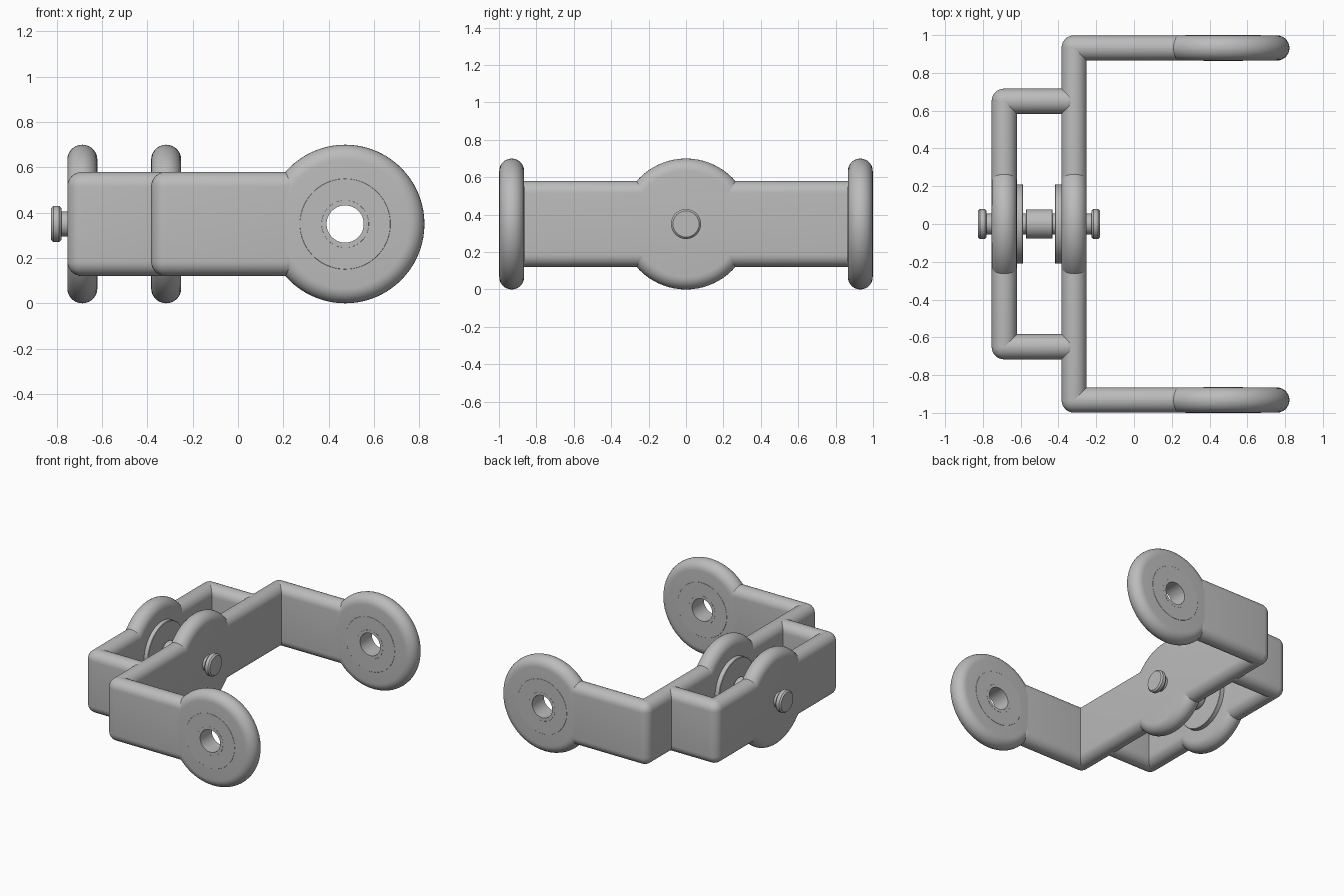
import bpy, bmesh
from math import pi, sin, cos
from mathutils import Matrix, Vector

cube = bpy.data.objects.get("Cube")
if cube:
    bpy.data.objects.remove(cube, do_unlink=True)

MID_Z = 0.35      # height of every hole and pin centre
HALF = 0.0665     # half the plate thickness
DISC_R = 0.35     # outer radius of the round eyes
BAND = 0.23       # half height of the straight bars

grey = bpy.data.materials.new("plain grey")
grey.use_nodes = True
colour = (0.5, 0.5, 0.5, 1)
grey.diffuse_color = colour
grey.node_tree.nodes["Principled BSDF"].inputs["Base Color"].default_value = colour


def finish(name, bm):
    bmesh.ops.recalc_face_normals(bm, faces=bm.faces)
    mesh = bpy.data.meshes.new(name)
    bm.to_mesh(mesh)
    bm.free()
    mesh.materials.append(grey)
    obj = bpy.data.objects.new(name, mesh)
    bpy.context.collection.objects.link(obj)
    bpy.ops.object.select_all(action='DESELECT')
    obj.select_set(True)
    bpy.context.view_layer.objects.active = obj
    bpy.ops.object.shade_smooth_by_angle(angle=0.6)
    return obj


def bar(name, x0, x1, y0, y1):
    """Straight flat bar with fully rounded edges."""
    bm = bmesh.new()
    bmesh.ops.create_cube(bm, size=1)
    for v in bm.verts:
        v.co = Vector(((x0 + x1) / 2 + v.co.x * (x1 - x0),
                       (y0 + y1) / 2 + v.co.y * (y1 - y0),
                       MID_Z + v.co.z * 2 * BAND))
    bmesh.ops.bevel(bm, geom=bm.edges[:], offset=HALF - 0.001, segments=8,
                    profile=0.5, affect='EDGES', clamp_overlap=True)
    return finish(name, bm)


def lathe(name, profile, axis, centre, closed=False, steps=72):
    """Spin (radius, offset) points about the x or y axis."""
    bm = bmesh.new()
    verts = [bm.verts.new((r, 0, h)) for r, h in profile]
    edges = [bm.edges.new(pair) for pair in zip(verts, verts[1:])]
    if closed:
        edges.append(bm.edges.new((verts[-1], verts[0])))
    bmesh.ops.spin(bm, geom=verts + edges, cent=(0, 0, 0), axis=(0, 0, 1),
                   angle=2 * pi, steps=steps, use_merge=False)
    bmesh.ops.remove_doubles(bm, verts=bm.verts, dist=0.0001)
    turn = Matrix.Rotation(pi / 2, 4, 'Y' if axis == 'x' else 'X')
    bm.transform(Matrix.Translation(centre) @ turn)
    return finish(name, bm)


def eye(name, axis, centre, hole=0.0):
    """Disc with a fully rounded rim, optionally bored through."""
    arc = [(DISC_R - HALF + HALF * cos(a), HALF * sin(a))
           for a in (-pi / 2 + pi * i / 14 for i in range(15))]
    return lathe(name, [(hole, -HALF)] + arc + [(hole, HALF)], axis, centre, hole > 0)


def ring(name, inner, outer, half, axis, centre):
    c = 0.001
    return lathe(name, [(inner, -half), (outer - c, -half), (outer, c - half),
                        (outer, half - c), (outer - c, half), (inner, half)],
                 axis, centre, inner > 0)


def pin(name, radius, x0, x1, soft=0.0):
    h = (x1 - x0) / 2
    pts = [(0, -h), (radius - soft, -h), (radius, soft - h),
           (radius, h - soft), (radius - soft, h), (0, h)]
    return lathe(name, pts, 'x', ((x0 + x1) / 2, 0, MID_Z), steps=48)


# Large yoke: cross bar with central eye and two long arms
MAIN_X, REAR_X, ARM_Y = -0.317, -0.687, 0.932
bar("main_cross_bar", MAIN_X - HALF, MAIN_X + HALF, -ARM_Y - HALF, ARM_Y + HALF)
eye("main_cross_eye", 'x', (MAIN_X, 0, MID_Z))
for side, s in (("left", 1), ("right", -1)):
    tag = "back" if s > 0 else "front"
    c = (0.473, s * ARM_Y, MID_Z)
    bar(tag + "_arm", MAIN_X - HALF, 0.28, s * ARM_Y - HALF, s * ARM_Y + HALF)
    eye(tag + "_arm_eye", 'y', c, 0.1)
    ring(tag + "_arm_washer", 0.1, 0.2, HALF + 0.001, 'y', c)
    ring(tag + "_arm_bushing", 0.082, 0.105, HALF + 0.0015, 'y', c)

# Small yoke behind it
SIDE_Y = 0.65
bar("rear_cross_bar", REAR_X - HALF, REAR_X + HALF, -SIDE_Y - HALF, SIDE_Y + HALF)
eye("rear_cross_eye", 'x', (REAR_X, 0, MID_Z))
for tag, s in (("back", 1), ("front", -1)):
    bar(tag + "_link", REAR_X - HALF, MAIN_X + 0.03, s * SIDE_Y - HALF, s * SIDE_Y + HALF)

# Pivot: washers against the inner faces, spacer, shaft and end heads
pin("rear_washer", 0.21, -0.64, -0.588, 0.003)
pin("main_washer", 0.21, -0.418, -0.36, 0.003)
pin("spacer", 0.078, -0.572, -0.432, 0.003)
pin("pivot_shaft", 0.055, -0.81, -0.19)
pin("rear_pin_head", 0.08, -0.825, -0.78, 0.01)
pin("main_pin_head", 0.08, -0.224, -0.18, 0.01)
